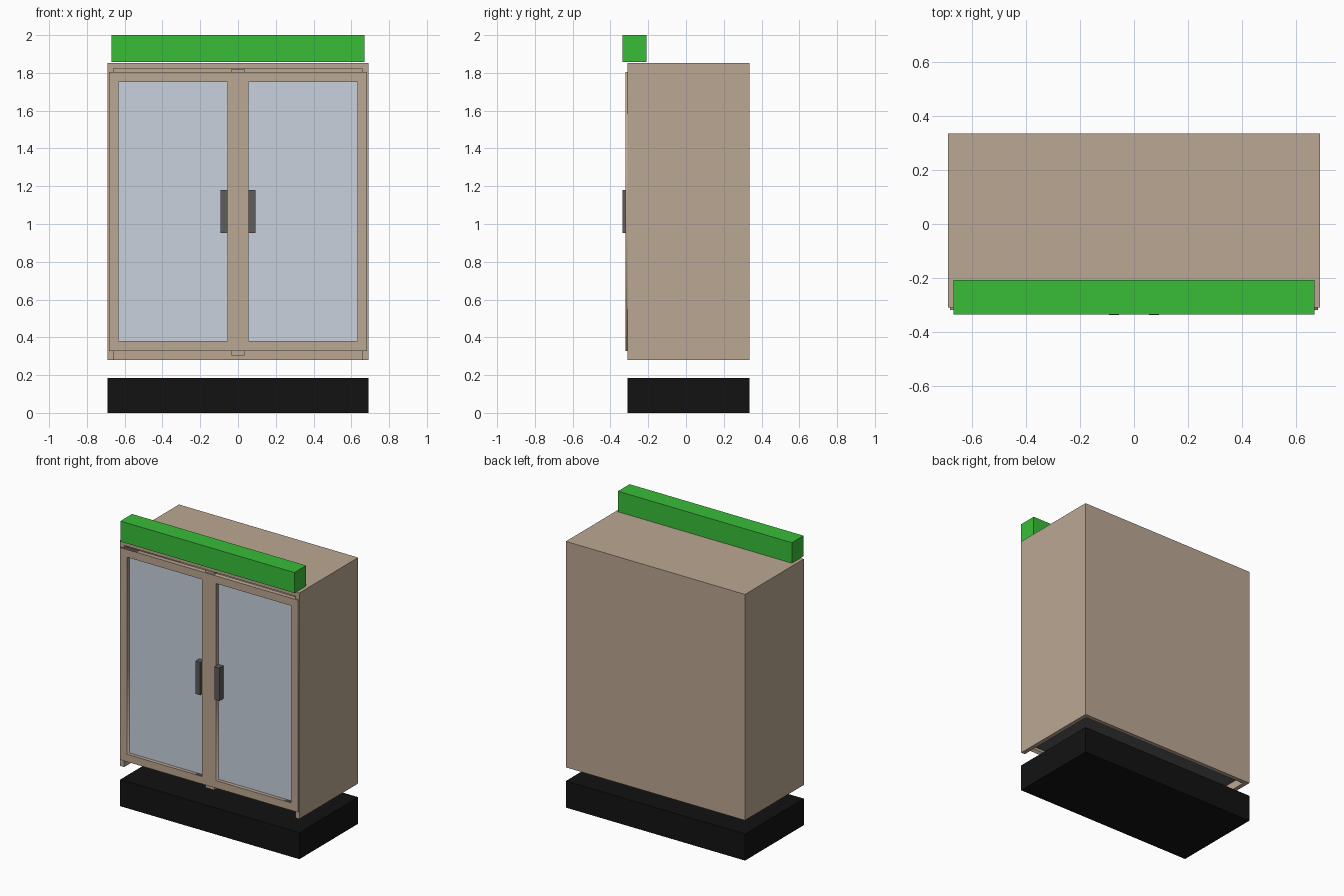
import bpy, bmesh
from math import pi

if "Cube" in bpy.data.objects:
    bpy.data.objects.remove(bpy.data.objects["Cube"])


def material(name, rgb):
    m = bpy.data.materials.new(name)
    m.diffuse_color = (*rgb, 1)
    m.use_nodes = True
    m.node_tree.nodes["Principled BSDF"].inputs["Base Color"].default_value = m.diffuse_color
    return m


TAN = material("tan_paint", (0.50, 0.39, 0.29))
GREEN = material("green_panel", (0.04, 0.515, 0.04))
BLACK = material("black_base", (0.006, 0.006, 0.006))
GLASS = material("pale_glass", (0.58, 0.64, 0.72))
DARK = material("dark_grey", (0.11, 0.11, 0.11))


def box(name, x, y, z, mat, open_sides=()):
    """Box from (min, max) ranges; faces whose normal is listed are left out."""
    bm = bmesh.new()
    bmesh.ops.create_cube(bm, size=1)
    bm.normal_update()
    drop = [f for f in bm.faces
            if tuple(round(c) for c in f.normal) in open_sides]
    bmesh.ops.delete(bm, geom=drop, context='FACES')
    for v in bm.verts:
        for i, (lo, hi) in enumerate((x, y, z)):
            v.co[i] = lo if v.co[i] < 0 else hi
    me = bpy.data.meshes.new(name)
    bm.to_mesh(me)
    bm.free()
    me.materials.append(mat)
    ob = bpy.data.objects.new(name, me)
    bpy.context.collection.objects.link(ob)
    return ob


def front_frame(name, rects, y, mat):
    """Plate facing the front: first rectangle is the outline, the rest are holes."""
    cu = bpy.data.curves.new(name, 'CURVE')
    cu.dimensions = '2D'
    cu.fill_mode = 'BOTH'
    cu.extrude = (y[1] - y[0]) / 2
    for x0, x1, z0, z1 in rects:
        sp = cu.splines.new('POLY')
        sp.points.add(3)
        for p, (px, pz) in zip(sp.points, ((x0, z0), (x1, z0), (x1, z1), (x0, z1))):
            p.co = (px, pz, 0, 1)
        sp.use_cyclic_u = True
    cu.materials.append(mat)
    ob = bpy.data.objects.new(name, cu)
    ob.rotation_euler.x = pi / 2
    ob.location.y = (y[0] + y[1]) / 2
    bpy.context.collection.objects.link(ob)
    return ob


# Base block
box("base", (-0.69, 0.69), (-0.31, 0.336), (0, 0.185), BLACK)

# Cabinet shell, open at the front and underneath
shell = box("cabinet_shell", (-0.69, 0.69), (-0.31, 0.336), (0.28, 1.853), TAN,
            open_sides=((0, -1, 0), (0, 0, -1)))
wall = shell.modifiers.new("wall", 'SOLIDIFY')
wall.thickness = 0.03
wall.offset = -1
wall.use_even_offset = True

# Grey inner floor and central post
box("inner_floor", (-0.66, 0.66), (-0.27, 0.306), (0.335, 0.35), DARK)
box("centre_post", (-0.035, 0.035), (-0.31, -0.28), (0.305, 1.82), TAN)

# Door frame with two openings
openings = [(-0.632, -0.055, 0.38, 1.752), (0.055, 0.632, 0.38, 1.752)]
front_frame("door_frame", [(-0.684, 0.684, 0.328, 1.805)] + openings,
            (-0.319, -0.285), TAN)

# Glass panes and handles, one per side
for side, s in (("left", -1), ("right", 1)):
    box(side + "_glass", sorted((s * 0.05, s * 0.64)), (-0.293, -0.287),
        (0.375, 1.757), GLASS)
    box(side + "_handle", sorted((s * 0.055, s * 0.093)), (-0.337, -0.29),
        (0.952, 1.18), DARK)

# Green header panel on top
box("header_panel", (-0.67, 0.67), (-0.336, -0.208), (1.857, 2.0), GREEN)
